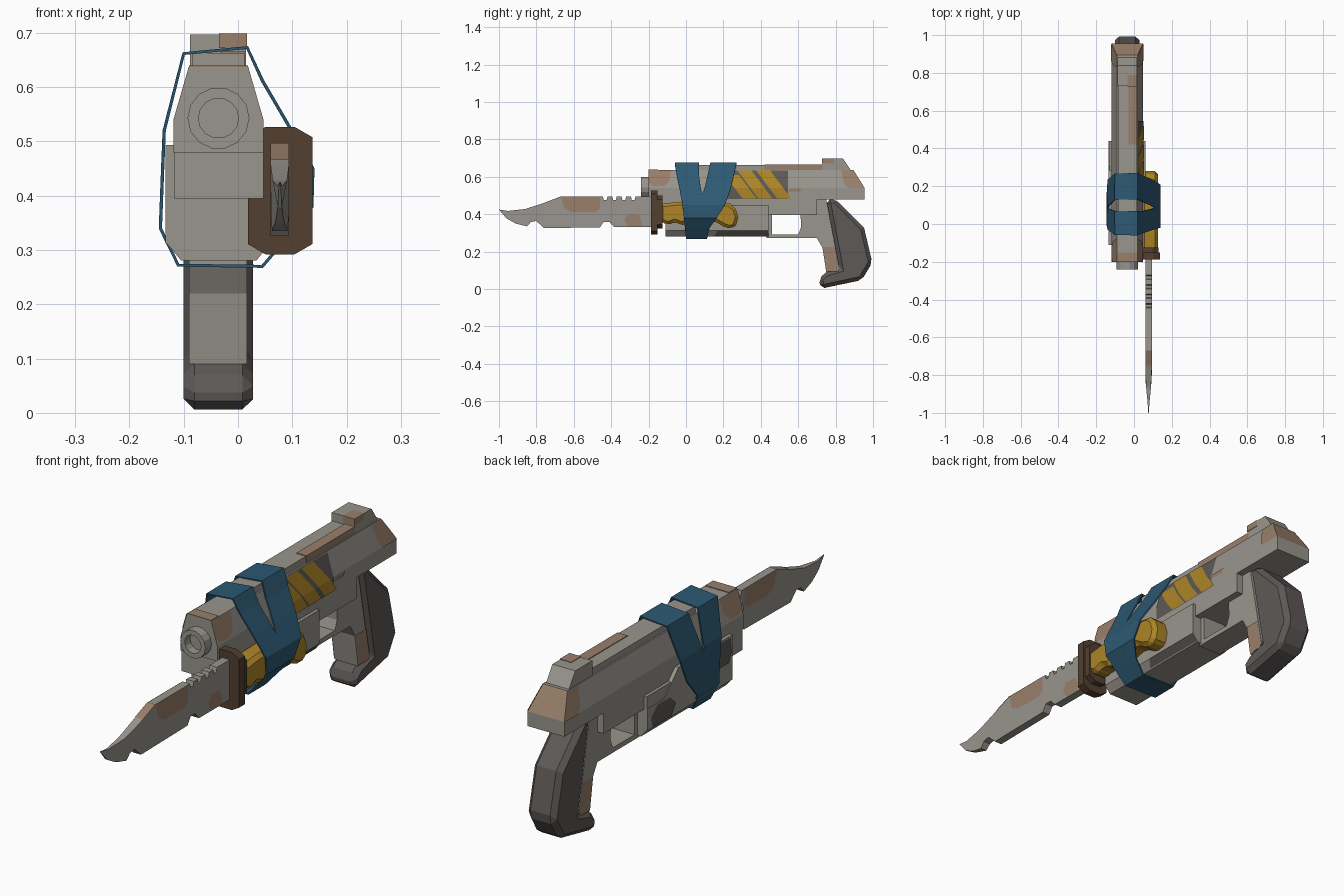
import bpy
import bmesh
import math

cube = bpy.data.objects.get("Cube")
if cube:
    bpy.data.objects.remove(cube, do_unlink=True)


def material(name, *rgb):
    m = bpy.data.materials.new(name)
    m.use_nodes = True
    m.diffuse_color = (*rgb, 1)
    m.node_tree.nodes["Principled BSDF"].inputs["Base Color"].default_value = (*rgb, 1)
    return m


GREY = material("worn_grey", 0.32, 0.30, 0.27)
DARK = material("dark_grey", 0.11, 0.10, 0.095)
TAN = material("tan_patch", 0.32, 0.215, 0.145)
YELLOW = material("yellow", 0.42, 0.235, 0.02)
BLUE = material("blue_cloth", 0.026, 0.10, 0.17)
BROWN = material("dark_brown", 0.085, 0.05, 0.03)

CX = -0.036    # centre plane of the pistol
KX = 0.077     # centre plane of the knife


def finish(name, bm, mat, recalc=True):
    if recalc:
        bmesh.ops.recalc_face_normals(bm, faces=bm.faces)
    me = bpy.data.meshes.new(name)
    bm.to_mesh(me)
    bm.free()
    me.materials.append(mat)
    ob = bpy.data.objects.new(name, me)
    bpy.context.collection.objects.link(ob)
    return ob


def prism(name, pts, axis, lo, hi, mat, bevel=0):
    """Extrude a profile: (y, z) points along x, or (x, z) points along y."""
    bm = bmesh.new()
    place = (lambda a, b, d: (d, a, b)) if axis == "x" else (lambda a, b, d: (a, d, b))
    rings = [[bm.verts.new(place(a, b, d)) for a, b in pts] for d in (lo, hi)]
    bm.faces.new(rings[0])
    bm.faces.new(rings[1])
    n = len(pts)
    for i in range(n):
        j = (i + 1) % n
        bm.faces.new((rings[0][i], rings[0][j], rings[1][j], rings[1][i]))
    ob = finish(name, bm, mat)
    if bevel:
        mod = ob.modifiers.new("chamfer", "BEVEL")
        mod.width = bevel
        mod.segments = 1
        mod.limit_method = "ANGLE"
        mod.angle_limit = math.radians(40)
    return ob


def box(name, x, y, z, mat):
    return prism(name, [(y[0], z[0]), (y[1], z[0]), (y[1], z[1]), (y[0], z[1])], "x", *x, mat)


def strip(name, rows, mat, closed=False):
    """Skin a run of point pairs with quads."""
    bm = bmesh.new()
    vs = [[bm.verts.new(p) for p in row] for row in rows]
    for i in range(len(vs) - (not closed)):
        a, b = vs[i], vs[(i + 1) % len(vs)]
        bm.faces.new((a[0], a[1], b[1], b[0]))
    return finish(name, bm, mat, recalc=False)


def paint(name, rows, mat, half, side=1, centre=CX):
    """Paint on a side wall; rows of (z, y start, y end) rise, half(z) is the half width."""
    pts = [[(centre + side * (half(z) + 0.003), y, z) for y in ((a, b) if side > 0 else (b, a))]
           for z, a, b in rows]
    return strip(name, pts, mat)


def slide_half(z):
    return 0.083 - 0.028 * max(0, z - 0.54) / 0.095


# Slide, frame and rail
box("frame", (-0.118, 0.047), (-0.195, 0.70), (0.395, 0.48), GREY)
box("slide_lower", (-0.119, 0.047), (-0.2, 0.955), (0.48, 0.54), GREY)
slide = prism("slide_upper", [(-0.119, 0.54), (0.047, 0.54), (0.019, 0.637), (-0.091, 0.637)],
              "y", -0.2, 0.955, GREY)
slide.data.materials.append(TAN)
for v in slide.data.vertices:
    if v.co.z > 0.6 and v.co.y > 0:
        v.co.y = 0.895
slide.data.update()
for f in slide.data.polygons:
    f.material_index = int(f.normal.y > 0.3)
box("top_rail", (-0.085, 0.012), (0.06, 0.74), (0.63, 0.663), GREY)
prism("rear_sight", [(0.73, 0.63), (0.73, 0.697), (0.84, 0.697), (0.885, 0.63)],
      "x", -0.088, 0.015, GREY)

# Muzzle ring
bm = bmesh.new()
profile = [(0.057, -0.19), (0.057, -0.24), (0.037, -0.24), (0.037, -0.205)]
N = 14
rings = [[bm.verts.new((CX + r * math.cos(2 * math.pi * i / N), y,
                        0.543 + r * math.sin(2 * math.pi * i / N))) for i in range(N)]
         for r, y in profile]
for a, b in zip(rings, rings[1:]):
    for i in range(N):
        bm.faces.new((a[i], a[i - 1], b[i - 1], b[i]))
bm.faces.new(rings[-1])
finish("muzzle", bm, GREY)

# Lower housing and left side panel
prism("lower_housing", [(-0.131, 0.45), (-0.131, 0.312), (-0.105, 0.281), (0.034, 0.281),
                        (0.06, 0.312), (0.06, 0.45)], "y", -0.11, 0.44, GREY)
prism("left_panel", [(-0.11, 0.312), (0.44, 0.312), (0.44, 0.40), (0.33, 0.40),
                     (0.24, 0.494), (-0.11, 0.494)], "x", -0.134, -0.06, GREY)

# Trigger guard, grip strap and grip
prism("trigger_guard", [(0.43, 0.272), (0.70, 0.272), (0.73, 0.22), (0.75, 0.09), (0.82, 0.11),
                        (0.75, 0.48), (0.61, 0.48), (0.615, 0.33), (0.60, 0.292), (0.46, 0.292),
                        (0.46, 0.40), (0.43, 0.40)], "x", -0.09, 0.017, GREY)
prism("grip", [(0.75, 0.481), (0.80, 0.481), (0.952, 0.328), (0.996, 0.142), (0.94, 0.048),
               (0.72, 0.002), (0.71, 0.057), (0.75, 0.09), (0.82, 0.11)],
      "x", -0.1, 0.028, DARK, 0.02)

# Knife blade, narrowed at the tip
outline = [(-1, 0.425), (-0.96, 0.378), (-0.91, 0.35), (-0.85, 0.335), (-0.83, 0.358),
           (-0.80, 0.364), (-0.76, 0.326), (-0.46, 0.33), (-0.44, 0.36), (-0.41, 0.36),
           (-0.385, 0.332), (-0.17, 0.332), (-0.17, 0.495)]
for k in range(4):
    y = -0.27 - 0.05 * k
    outline += [(y, 0.495), (y - 0.005, 0.475), (y - 0.02, 0.475), (y - 0.024, 0.495)]
outline += [(-0.67, 0.495), (-0.77, 0.457), (-0.86, 0.428), (-0.95, 0.418)]
blade = prism("blade", outline, "x", KX - 0.017, KX + 0.017, GREY)
for v in blade.data.vertices:
    if v.co.y < -0.82:
        v.co.x = KX + (v.co.x - KX) * max(0.08, (v.co.y + 1) / 0.18)


# Knife guard plates and handle
def octagon(x0, x1, z0, z1, cx, cz):
    return [(x0 + cx, z0), (x1 - cx, z0), (x1, z0 + cz), (x1, z1 - cz),
            (x1 - cx, z1), (x0 + cx, z1), (x0, z1 - cz), (x0, z0 + cz)]


prism("knife_guard", octagon(0.018, 0.137, 0.292, 0.527, 0.033, 0.019), "y", -0.188, -0.152, BROWN)
prism("knife_collar", octagon(0.026, 0.129, 0.325, 0.50, 0.03, 0.02), "y", -0.155, -0.125, BROWN)
prism("knife_handle", [(-0.14, 0.455), (-0.05, 0.465), (0.15, 0.47), (0.235, 0.458),
                       (0.265, 0.43), (0.28, 0.385), (0.268, 0.342), (0.24, 0.322),
                       (0.20, 0.335), (0.15, 0.365), (0.11, 0.358), (0.06, 0.345),
                       (0.03, 0.36), (-0.02, 0.343), (-0.06, 0.358), (-0.10, 0.343),
                       (-0.14, 0.365)], "x", 0.04, 0.126, YELLOW, 0.016)

# Cloth bands, spread at the top and meeting underneath
loop = [(-0.10, 0.662), (0.017, 0.673), (0.045, 0.612), (0.09, 0.535), (0.138, 0.45),
        (0.136, 0.38), (0.092, 0.325), (0.045, 0.27), (-0.11, 0.272), (-0.143, 0.34),
        (-0.14, 0.42), (-0.136, 0.52)]


def edges_at(table, z):
    for (z0, *a), (z1, *b) in zip(table, table[1:]):
        if z <= z1:
            t = max(0, (z - z0) / (z1 - z0))
            return [p + (q - p) * t for p, q in zip(a, b)]
    return table[-1][1:]


bands = {"front_band": [(0.27, 0, 0.11), (0.42, -0.015, 0.10), (0.5, -0.027, 0.085),
                        (0.64, -0.055, 0.065), (0.67, -0.06, 0.07)],
         "rear_band": [(0.27, 0.002, 0.112), (0.33, 0.01, 0.125), (0.42, 0.05, 0.195),
                       (0.5, 0.09, 0.23), (0.67, 0.13, 0.27)]}
for name, table in bands.items():
    rows = [[(x, y, z) for y in edges_at(table, z)] for x, z in loop]
    band = strip(name, rows, BLUE, closed=True)
    solid = band.modifiers.new("thickness", "SOLIDIFY")
    solid.thickness = 0.006
    solid.offset = 0

# Hazard panel on the left of the slide
paint("hazard_panel", [(0.483, 0.2, 0.545), (0.54, 0.2, 0.545), (0.634, 0.2, 0.545)],
      DARK, slide_half)
for i, (start, top) in enumerate([(0.19, 0.61), (0.275, 0.634), (0.375, 0.634)]):
    rows = [(z, start + 0.75 * (0.634 - z), start + 0.075 + 0.75 * (0.634 - z))
            for z in (0.485, 0.54, top)]
    paint(f"hazard_stripe_{i + 1}", rows, YELLOW, lambda z: slide_half(z) + 0.002)

# Worn patches on the slide
for side in (1, -1):
    paint("muzzle_patch", [(0.55, -0.18, -0.12), (0.575, -0.2, -0.09), (0.636, -0.2, -0.08)],
          TAN, slide_half, side)
    paint("rear_patch", [(0.54, 0.865, 0.954), (0.565, 0.845, 0.94), (0.636, 0.83, 0.895)],
          TAN, slide_half, side)
paint("small_patch", [(0.522, 0.55, 0.61), (0.539, 0.55, 0.62)], TAN, slide_half)
box("muzzle_top_patch", (-0.09, 0.018), (-0.2, -0.15), (0.636, 0.64), TAN)
box("rail_patch", (-0.03, 0.015), (0.42, 0.735), (0.637, 0.666), TAN)
box("sight_patch", (-0.035, 0.017), (0.727, 0.79), (0.672, 0.699), TAN)

# Dark patches on the lower housing and tan patch on the strap
paint("housing_patch", [(0.284, 0.15, 0.44), (0.311, 0.17, 0.44)], DARK,
      lambda z: 0.07 + 0.026 * (z - 0.281) / 0.031)
paint("panel_patch_rear", [(0.315, 0.29, 0.41), (0.36, 0.26, 0.42), (0.395, 0.30, 0.38)],
      DARK, lambda z: 0.098, -1)
paint("panel_patch_front", [(0.39, -0.08, 0.02), (0.43, -0.1, 0.06), (0.49, -0.09, 0.05)],
      DARK, lambda z: 0.098, -1)
for side in (1, -1):
    paint("strap_patch", [(0.095, 0.751, 0.815), (0.11, 0.749, 0.819), (0.225, 0.731, 0.797)],
          TAN, lambda z: 0.0535, side)
    # Blade patches
    paint("blade_patch", [(0.413, -0.61, -0.48), (0.43, -0.65, -0.46), (0.494, -0.668, -0.46)],
          TAN, lambda z: 0.016, side, KX)
    paint("blade_root_patch", [(0.334, -0.31, -0.235), (0.37, -0.33, -0.24),
                               (0.40, -0.31, -0.255)], TAN, lambda z: 0.016, side, KX)
strip("spine_patch", [[(KX - 0.017, y, z), (KX + 0.017, y, z)]
                      for y, z in ((-0.67, 0.497), (-0.75, 0.467))], TAN)
